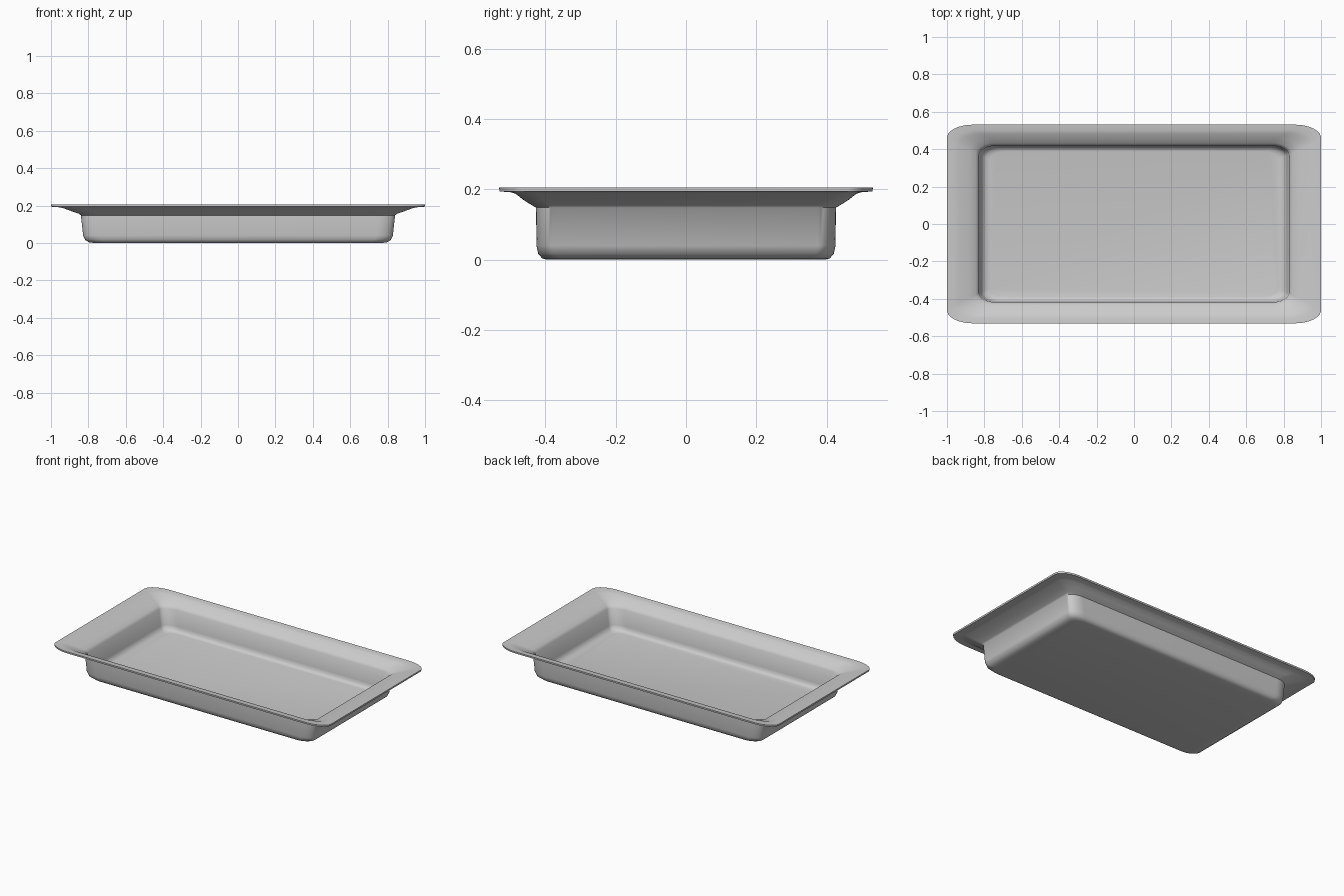
import bpy, bmesh, math

SEG = 10  # steps per rounded corner


def ring(bm, hx, hy, rx, ry, z):
    """Rectangle loop with elliptical corners."""
    verts = []
    for q, (sx, sy) in enumerate([(1, 1), (-1, 1), (-1, -1), (1, -1)]):
        for i in range(SEG + 1):
            a = math.pi / 2 * (q + i / SEG)
            verts.append(bm.verts.new((sx * (hx - rx) + rx * math.cos(a),
                                       sy * (hy - ry) + ry * math.sin(a), z)))
    return verts


# half width, half depth, corner radii, height: outside going up, inside going down
sections = [
    (0.770, 0.395, 0.09, 0.05, 0.000),
    (0.797, 0.409, 0.09, 0.05, 0.004),
    (0.818, 0.420, 0.09, 0.05, 0.017),
    (0.828, 0.425, 0.09, 0.05, 0.040),
    (0.840, 0.426, 0.09, 0.05, 0.148),
    (0.850, 0.440, 0.10, 0.055, 0.156),
    (0.890, 0.462, 0.11, 0.06, 0.170),
    (0.940, 0.485, 0.12, 0.065, 0.188),
    (0.965, 0.500, 0.13, 0.07, 0.192),
    (0.999, 0.530, 0.14, 0.07, 0.194),
    (1.000, 0.531, 0.14, 0.07, 0.205),
    (0.965, 0.503, 0.13, 0.07, 0.203),
    (0.935, 0.483, 0.12, 0.065, 0.198),
    (0.880, 0.455, 0.11, 0.06, 0.179),
    (0.845, 0.432, 0.10, 0.055, 0.166),
    (0.829, 0.418, 0.09, 0.05, 0.150),
    (0.817, 0.416, 0.09, 0.05, 0.045),
    (0.808, 0.411, 0.09, 0.05, 0.026),
    (0.792, 0.402, 0.09, 0.05, 0.015),
    (0.770, 0.390, 0.09, 0.05, 0.011),
]

# tray shell lofted through the sections
bm = bmesh.new()
rings = [ring(bm, *s) for s in sections]
for a, b in zip(rings, rings[1:]):
    n = len(a)
    for i in range(n):
        j = (i + 1) % n
        bm.faces.new((a[i], a[j], b[j], b[i]))
bm.faces.new(rings[0][::-1])   # underside
bm.faces.new(rings[-1])        # inner floor
bmesh.ops.recalc_face_normals(bm, faces=bm.faces)

mesh = bpy.data.meshes.new("tray")
bm.to_mesh(mesh)
bm.free()
tray = bpy.data.objects.new("tray", mesh)
bpy.context.collection.objects.link(tray)
bpy.context.view_layer.objects.active = tray
tray.select_set(True)
bpy.ops.object.shade_smooth_by_angle(angle=math.radians(50))
